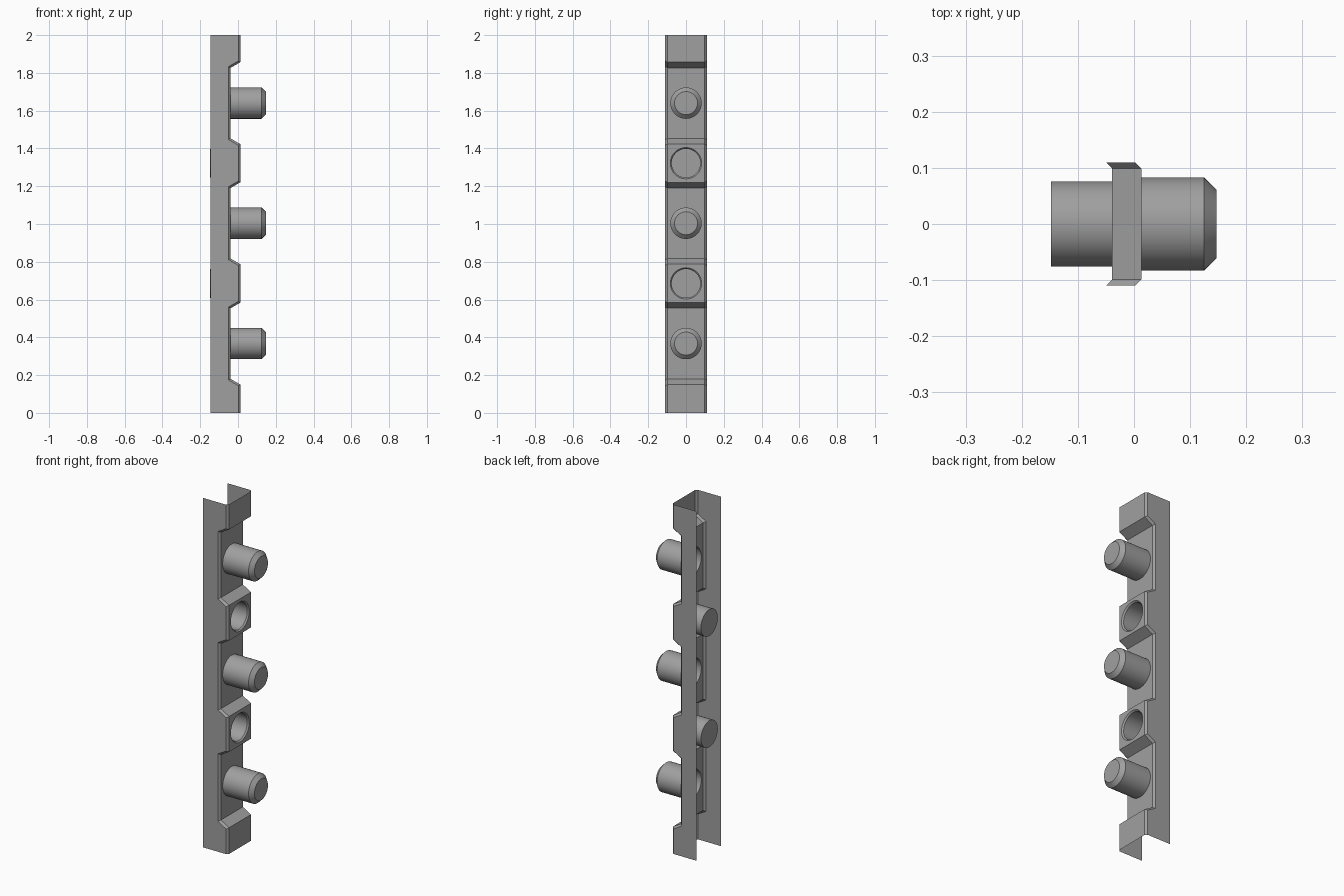
import bpy, bmesh
from math import sin, cos, pi
from mathutils import Vector

cube = bpy.data.objects.get("Cube")
if cube:
    bpy.data.objects.remove(cube, do_unlink=True)

BACK, LOW, HIGH = -0.145, -0.039, 0.013   # rear edge, recessed and raised web
HALF, CHAMFER, SIDES = 0.11, 0.011, 48
PEG_Z = (0.367, 1.004, 1.64)

grey = bpy.data.materials.new("grey_metal")
grey.use_nodes = True
colour = (0.35, 0.35, 0.35, 1)
grey.diffuse_color = colour
grey.node_tree.nodes["Principled BSDF"].inputs["Base Color"].default_value = colour


def finish(bm, name):
    mesh = bpy.data.meshes.new(name)
    bm.to_mesh(mesh)
    bm.free()
    obj = bpy.data.objects.new(name, mesh)
    bpy.context.collection.objects.link(obj)
    mesh.materials.append(grey)
    bpy.ops.object.select_all(action='DESELECT')
    obj.select_set(True)
    bpy.context.view_layer.objects.active = obj
    bpy.ops.object.shade_smooth_by_angle(angle=0.6)
    return obj


def ring(bm, x, z, r):
    return [bm.verts.new((x, r * cos(2 * pi * i / SIDES), z + r * sin(2 * pi * i / SIDES)))
            for i in range(SIDES)]


def turned(name, z, profile):
    """Hollow tube along x, closed at the last profile point."""
    bm = bmesh.new()
    rings = [ring(bm, x, z, r) for x, r in profile]
    for a, b in zip(rings, rings[1:]):
        for i in range(SIDES):
            j = (i + 1) % SIDES
            bm.faces.new((a[i], a[j], b[j], b[i]))
    bm.faces.new(rings[-1])
    bmesh.ops.recalc_face_normals(bm, faces=bm.faces)
    # the open sheet faces outward for a peg and inward for a socket
    cap = bm.faces[-1] if bm.faces.ensure_lookup_table() is None else None
    if cap.normal.x < 0:
        bmesh.ops.reverse_faces(bm, faces=bm.faces)
    return finish(bm, name)


# stepped outline of the web, as (x, z)
outline = [Vector((HIGH, 0))]
for z in PEG_Z:
    outline += [Vector((HIGH, z - 0.217)), Vector((LOW, z - 0.187)),
                Vector((LOW, z + 0.187)), Vector((HIGH, z + 0.217))]
outline.append(Vector((HIGH, 2)))


def inset_outline(d):
    """Outline moved inward by d with mitred corners."""
    result = []
    for i, p in enumerate(outline):
        normals = []
        for a, b in ((i - 1, i), (i, i + 1)):
            if a >= 0 and b < len(outline):
                t = (outline[b] - outline[a]).normalized()
                normals.append(Vector((t.y, -t.x)))
        m = (normals[0] + normals[-1]).normalized()
        result.append(p - m * d / m.dot(normals[0]))
    return result


# folded channel: wall, chamfer, web, chamfer, wall
bm = bmesh.new()
inner = inset_outline(CHAMFER)
rear = [Vector((BACK, p.y)) for p in inner]
sections = [(rear, -HALF), (inner, -HALF), (outline, CHAMFER - HALF),
            (outline, HALF - CHAMFER), (inner, HALF), (rear, HALF)]
rows = [[bm.verts.new((p.x, y, p.y)) for p in pts] for pts, y in sections]
holes = []
for k, (a, b) in enumerate(zip(rows, rows[1:])):
    for i in range(len(outline) - 1):
        quad = (a[i], b[i], b[i + 1], a[i + 1])
        if k == 2 and i % 2 == 0 and 0 < i < len(outline) - 2:
            holes.append((i, quad))
        else:
            bm.faces.new(quad)

# web panels pierced by a round opening
for i, quad in holes:
    mid = (outline[i] + outline[i + 1]) / 2
    edges = []
    for loop in (quad, ring(bm, mid.x, mid.y, 0.083)):
        for a, b in zip(loop, list(loop[1:]) + [loop[0]]):
            edges.append(bm.edges.get((a, b)) or bm.edges.new((a, b)))
    bmesh.ops.triangle_fill(bm, use_beauty=True, edges=edges, normal=(1, 0, 0))
bmesh.ops.recalc_face_normals(bm, faces=bm.faces)
bm.faces.ensure_lookup_table()
if bm.faces[0].normal.y > 0:
    bmesh.ops.reverse_faces(bm, faces=bm.faces)
finish(bm, "channel")

# pegs on the recessed panels
for n, z in enumerate(PEG_Z):
    turned(f"peg_{n + 1}", z, [(LOW, 0.083), (0.125, 0.083), (0.147, 0.061)])

# sockets sunk into the raised panels
for n, (a, b) in enumerate(zip(PEG_Z, PEG_Z[1:])):
    turned(f"socket_{n + 1}", (a + b) / 2,
           [(HIGH, 0.083), (HIGH - 0.008, 0.076), (-0.148, 0.076)])
